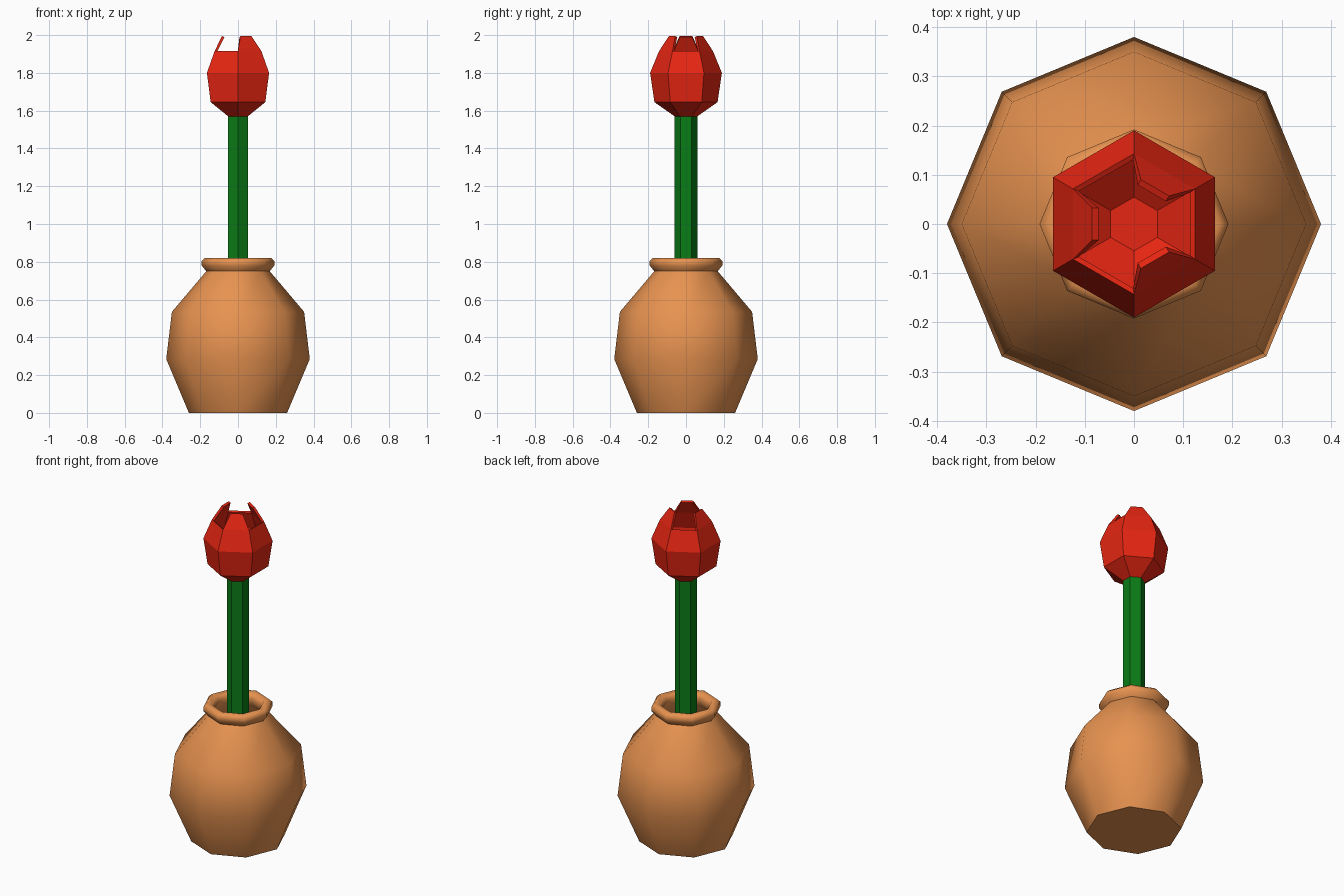
import bpy, bmesh, math

if "Cube" in bpy.data.objects:
    bpy.data.objects.remove(bpy.data.objects["Cube"])


def material(name, rgb):
    m = bpy.data.materials.new(name)
    m.diffuse_color = (*rgb, 1)
    m.use_nodes = True
    m.node_tree.nodes["Principled BSDF"].inputs["Base Color"].default_value = m.diffuse_color
    return m


def ring(bm, n, r, z, phase=0.0):
    return [bm.verts.new((r * math.cos(phase + 2 * math.pi * i / n),
                          r * math.sin(phase + 2 * math.pi * i / n), z)) for i in range(n)]


def lathe(bm, n, profile, phase=0.0):
    rings = [ring(bm, n, r, z, phase) for r, z in profile]
    for a, b in zip(rings, rings[1:]):
        for i in range(n):
            j = (i + 1) % n
            bm.faces.new((a[i], a[j], b[j], b[i]))
    return rings


def finish(bm, name, mat):
    me = bpy.data.meshes.new(name)
    bm.to_mesh(me)
    bm.free()
    ob = bpy.data.objects.new(name, me)
    bpy.context.collection.objects.link(ob)
    me.materials.append(mat)
    return ob


terracotta = material("terracotta", (0.80, 0.29, 0.08))
green = material("stem green", (0.003, 0.20, 0.008))
red = material("petal red", (0.79, 0.019, 0.006))

# Octagonal vase: outer wall, rolled rim, then inner wall
bm = bmesh.new()
rings = lathe(bm, 8, [(0.26, 0), (0.38, 0.285), (0.35, 0.535), (0.168, 0.75),
                      (0.192, 0.78), (0.192, 0.805), (0.175, 0.82),
                      (0.145, 0.815), (0.13, 0.79), (0.14, 0.745),
                      (0.32, 0.52), (0.35, 0.285), (0.24, 0.03)])
bm.faces.new(rings[0][::-1])
bm.faces.new(rings[-1])
vase = finish(bm, "vase", terracotta)
bpy.context.view_layer.objects.active = vase
vase.select_set(True)
bpy.ops.object.shade_smooth_by_angle(angle=math.radians(64))

# Hexagonal stem
bm = bmesh.new()
rings = lathe(bm, 6, [(0.06, 0.03), (0.06, 1.575)], math.pi / 6)
bm.faces.new(rings[0][::-1])
bm.faces.new(rings[1])
finish(bm, "stem", green)

# Hexagonal flower cup with three raised petal tips
bm = bmesh.new()
rings = lathe(bm, 6, [(0.06, 1.57), (0.167, 1.645), (0.19, 1.80), (0.143, 1.915)], math.pi / 6)
bm.faces.new(rings[0][::-1])
top = rings[-1]
for k in (0, 2, 4):
    a = math.radians(60 + 60 * k)
    tip = [bm.verts.new((0.085 * math.cos(a) - s * 0.033 * math.sin(a),
                         0.085 * math.sin(a) + s * 0.033 * math.cos(a), 1.995)) for s in (-1, 1)]
    bm.faces.new((top[k], top[(k + 1) % 6], tip[1], tip[0]))
flower = finish(bm, "flower", red)
mod = flower.modifiers.new("petal thickness", "SOLIDIFY")
mod.thickness = 0.014
mod.offset = -1
